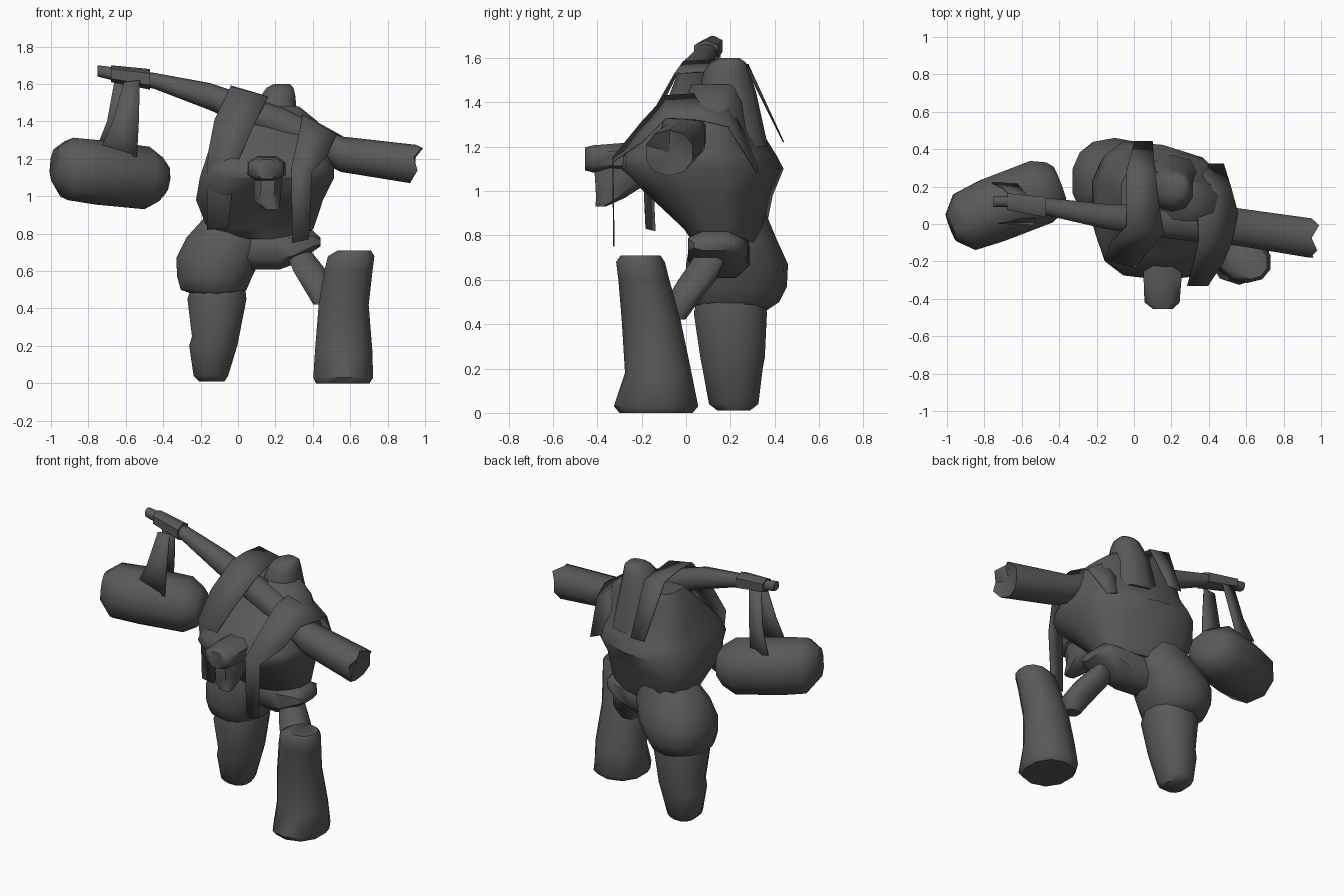
import bpy, bmesh, math
from mathutils import Vector, Matrix

mat = bpy.data.materials.new("dark grey")
mat.diffuse_color = (0.1, 0.1, 0.1, 1)


def finish(name, bm, angle=50):
    bmesh.ops.recalc_face_normals(bm, faces=bm.faces)
    me = bpy.data.meshes.new(name)
    bm.to_mesh(me)
    bm.free()
    me.materials.append(mat)
    ob = bpy.data.objects.new(name, me)
    bpy.context.collection.objects.link(ob)
    bpy.ops.object.select_all(action='DESELECT')
    ob.select_set(True)
    bpy.context.view_layer.objects.active = ob
    bpy.ops.object.shade_smooth_by_angle(angle=math.radians(angle))
    return ob


def loft(name, axis, rings, sides=10, power=2.5, tip=None):
    """Rings are (position on axis, low a, high a, low b, high b)."""
    bm = bmesh.new()
    loops = []
    for p, a0, a1, b0, b1 in rings:
        loop = []
        for i in range(sides):
            t = 2 * math.pi * (i + 0.5) / sides
            c, s = math.cos(t), math.sin(t)
            u = math.copysign(abs(c) ** (2 / power), c)
            v = math.copysign(abs(s) ** (2 / power), s)
            a = (a0 + a1) / 2 + u * (a1 - a0) / 2
            b = (b0 + b1) / 2 + v * (b1 - b0) / 2
            co = {'x': (p, a, b), 'y': (a, p, b), 'z': (a, b, p)}[axis]
            loop.append(bm.verts.new(co))
        loops.append(loop)
    for l0, l1 in zip(loops, loops[1:]):
        for i in range(sides):
            j = (i + 1) % sides
            bm.faces.new((l0[i], l0[j], l1[j], l1[i]))
    bm.faces.new(loops[0])
    # splintered last ring closed by a fan
    if tip:
        for i, v in enumerate(loops[-1]):
            v.co.x += tip[i % len(tip)]
        mid = bm.verts.new(sum((v.co for v in loops[-1]), Vector()) / sides - Vector((0.03, 0, 0)))
        for i in range(sides):
            bm.faces.new((loops[-1][i], loops[-1][(i + 1) % sides], mid))
    else:
        bm.faces.new(loops[-1])
    return finish(name, bm)


def strap(name, rows, turn=0):
    """Rows are (left x, right x, y, left z, right z); turn pushes the left edge back."""
    bm = bmesh.new()
    pairs = [(bm.verts.new((x0, y + turn * (y < 0), z0)), bm.verts.new((x1, y, z1)))
             for x0, x1, y, z0, z1 in rows]
    for (a, b), (c, d) in zip(pairs, pairs[1:]):
        bm.faces.new((a, b, d, c))
    ob = finish(name, bm, 20)
    m = ob.modifiers.new("thickness", 'SOLIDIFY')
    m.thickness = 0.006
    m.offset = 0
    return ob


# body, boxy behind, with the back slanting towards its right side
torso = loft("torso", 'z', [
    (0.77, -0.08, 0.36, 0.03, 0.35), (0.83, -0.17, 0.41, -0.01, 0.38),
    (0.98, -0.23, 0.46, -0.17, 0.41), (1.10, -0.21, 0.52, -0.30, 0.47),
    (1.16, -0.19, 0.52, -0.29, 0.44), (1.27, -0.155, 0.49, -0.17, 0.37),
    (1.40, -0.12, 0.43, -0.03, 0.335), (1.48, -0.07, 0.33, 0.02, 0.31)], 14, 3.1)
for v in torso.data.vertices:
    w = min(1, max(0, (v.co.y - 0.05) / 0.3))
    v.co.y -= 0.2 * max(0, v.co.x + 0.08) * w
loft("shoulder_hump", 'z', [
    (1.20, 0.04, 0.36, 0.05, 0.37), (1.45, 0.08, 0.32, 0.06, 0.315),
    (1.54, 0.12, 0.31, 0.08, 0.285), (1.58, 0.15, 0.30, 0.11, 0.27),
    (1.60, 0.19, 0.28, 0.15, 0.24)], 10, 2.3)
loft("snout", 'y', [
    (-0.455, 0.10, 0.21, 1.09, 1.20), (-0.42, 0.05, 0.25, 1.08, 1.21),
    (-0.30, 0.045, 0.26, 1.075, 1.22), (-0.12, 0.045, 0.26, 1.08, 1.22)], 8)
loft("lower_jaw", 'z', [
    (0.93, 0.14, 0.22, -0.41, -0.36), (0.97, 0.08, 0.23, -0.41, -0.27),
    (1.02, 0.08, 0.235, -0.415, -0.19), (1.08, 0.08, 0.24, -0.42, -0.16),
    (1.14, 0.08, 0.24, -0.40, -0.16)], 8)

# standing leg
loft("left_thigh", 'z', [
    (0.46, -0.20, 0.00, 0.06, 0.36), (0.50, -0.31, 0.05, 0.02, 0.42),
    (0.57, -0.33, 0.08, 0.00, 0.455), (0.67, -0.335, 0.13, 0.00, 0.46),
    (0.78, -0.28, 0.17, 0.02, 0.41), (0.90, -0.17, 0.16, 0.06, 0.36)], 14, 2.3)
loft("left_shin", 'z', [
    (0.01, -0.21, -0.07, 0.14, 0.29), (0.04, -0.24, -0.05, 0.10, 0.33),
    (0.20, -0.265, 0.00, 0.07, 0.35), (0.25, -0.25, 0.01, 0.06, 0.36),
    (0.45, -0.275, 0.05, 0.03, 0.37), (0.53, -0.25, 0.04, 0.05, 0.36)], 12, 2.3)

# bent leg
loft("pelvis", 'x', [
    (0.00, 0.05, 0.30, 0.60, 0.85), (0.22, 0.02, 0.29, 0.60, 0.84),
    (0.30, 0.00, 0.285, 0.63, 0.83), (0.40, 0.00, 0.26, 0.70, 0.82),
    (0.44, 0.03, 0.21, 0.73, 0.78)], 8)
loft("right_thigh", 'z', [
    (0.42, 0.40, 0.50, -0.09, 0.00), (0.50, 0.35, 0.53, -0.10, 0.06),
    (0.60, 0.29, 0.48, -0.04, 0.14), (0.70, 0.25, 0.40, 0.03, 0.18),
    (0.75, 0.24, 0.36, 0.06, 0.18)], 8)
loft("right_shin", 'z', [
    (0.00, 0.41, 0.71, -0.30, 0.03), (0.03, 0.395, 0.73, -0.325, 0.055),
    (0.18, 0.405, 0.725, -0.275, 0.025), (0.42, 0.425, 0.705, -0.29, -0.025),
    (0.60, 0.455, 0.725, -0.305, -0.075), (0.68, 0.475, 0.735, -0.315, -0.095),
    (0.71, 0.53, 0.715, -0.295, -0.115)], 10, 2.2)

# carrying pole, thin on the left and splintered on the right
loft("pole", 'x', [
    (-0.75, 0.09, 0.15, 1.64, 1.70), (-0.67, 0.09, 0.15, 1.62, 1.69),
    (-0.45, 0.04, 0.14, 1.575, 1.66), (-0.15, -0.03, 0.11, 1.46, 1.605),
    (0.25, -0.09, 0.10, 1.28, 1.47), (0.55, -0.12, 0.09, 1.13, 1.32),
    (0.93, -0.185, 0.035, 1.07, 1.275)], 10, 2.2,
    (0.02, 0.06, 0.02, 0.05, 0.01, 0.03, 0.0, -0.01, 0.0, 0.02))
loft("pole_wrap", 'x', [
    (-0.68, 0.07, 0.17, 1.61, 1.70), (-0.47, 0.03, 0.15, 1.57, 1.68)], 6)

# hanging bundle, turned towards the back right and dipping slightly
bundle = loft("bundle", 'x', [
    (-0.32, -0.09, 0.07, -0.08, 0.11), (-0.24, -0.17, 0.16, -0.17, 0.17),
    (-0.08, -0.18, 0.18, -0.18, 0.17), (0.20, -0.18, 0.18, -0.18, 0.16),
    (0.28, -0.15, 0.14, -0.13, 0.11), (0.31, -0.10, 0.10, -0.09, 0.08)], 9, 2.2)
bundle.data.transform(Matrix.Translation((-0.685, 0.105, 1.125))
                      @ Matrix.Rotation(math.radians(21), 4, 'Z')
                      @ Matrix.Rotation(math.radians(5), 4, 'Y'))
strap("bundle_front_strap", [
    (-0.61, -0.525, 0.03, 1.61, 1.62), (-0.67, -0.53, 0.01, 1.40, 1.40), (-0.74, -0.54, 0.00, 1.24, 1.21)])
strap("bundle_back_strap", [
    (-0.66, -0.57, 0.15, 1.62, 1.62), (-0.70, -0.60, 0.19, 1.40, 1.40), (-0.76, -0.63, 0.22, 1.25, 1.22)])

# shoulder straps holding the pole
strap("left_strap", [
    (-0.165, -0.05, -0.18, 0.82, 0.83), (-0.165, -0.03, -0.19, 1.05, 1.05),
    (-0.16, 0.01, -0.23, 1.23, 1.21), (-0.125, 0.08, -0.14, 1.41, 1.37),
    (-0.04, 0.16, -0.05, 1.585, 1.53), (-0.04, 0.13, 0.13, 1.59, 1.54),
    (-0.04, 0.11, 0.28, 1.57, 1.54), (0.00, 0.10, 0.44, 1.22, 1.22)], 0.04)
strap("right_strap", [
    (0.29, 0.38, -0.325, 0.75, 0.77), (0.285, 0.395, -0.33, 1.15, 1.13),
    (0.32, 0.48, -0.20, 1.31, 1.22), (0.345, 0.525, -0.09, 1.43, 1.33),
    (0.34, 0.555, 0.06, 1.44, 1.32), (0.34, 0.52, 0.19, 1.43, 1.29),
    (0.38, 0.48, 0.32, 1.12, 1.08)])
